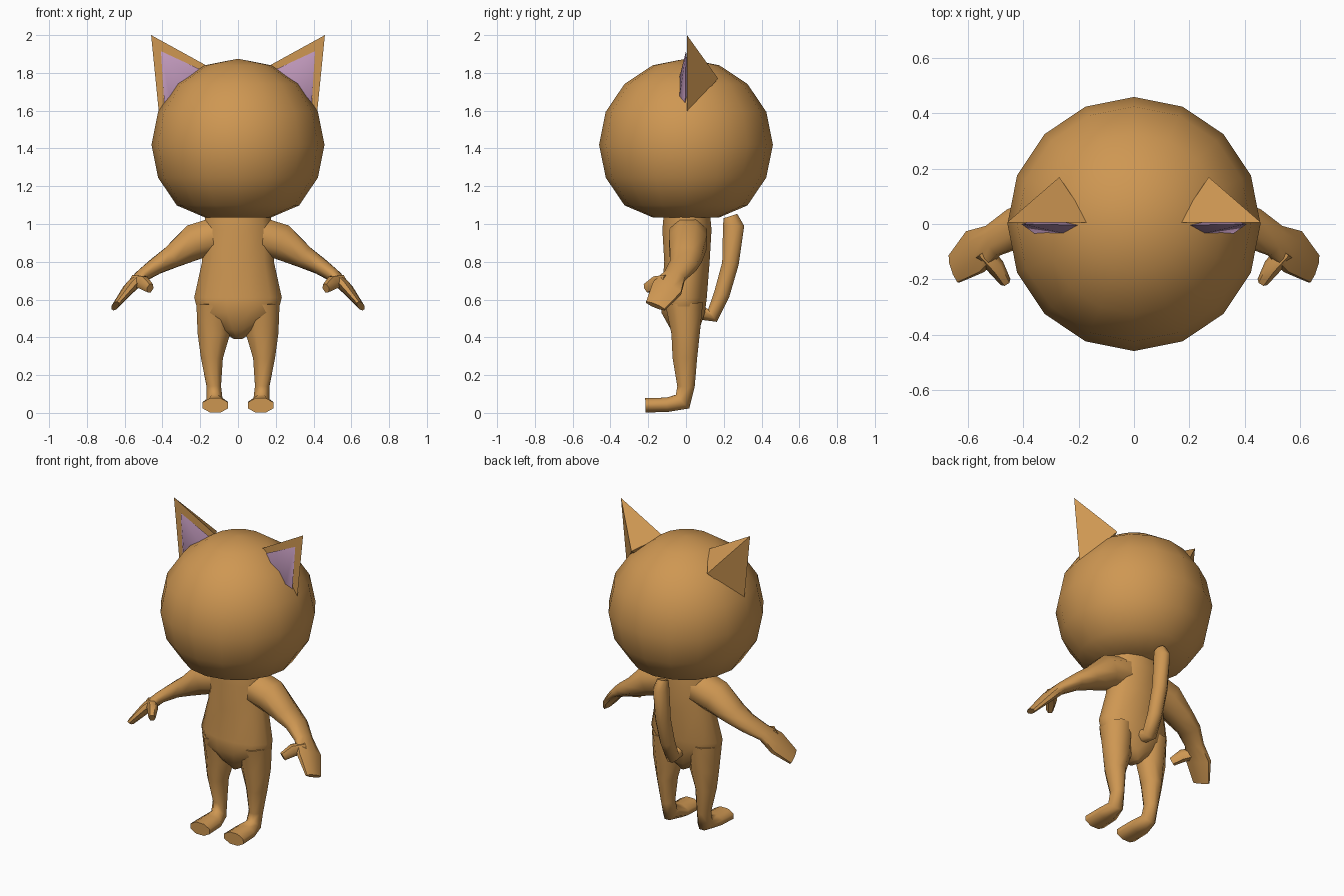
import bpy, bmesh, math
from mathutils import Vector

if "Cube" in bpy.data.objects:
    bpy.data.objects.remove(bpy.data.objects["Cube"])


def material(name, color):
    m = bpy.data.materials.new(name)
    m.diffuse_color = color
    m.use_nodes = True
    m.node_tree.nodes["Principled BSDF"].inputs["Base Color"].default_value = m.diffuse_color
    return m


FUR = material("fur", (0.62, 0.31, 0.085, 1))
PINK = material("inner_ear_pink", (0.55, 0.33, 0.52, 1))


def finish(name, bm, mat, mirror=False, angle=62):
    bmesh.ops.recalc_face_normals(bm, faces=bm.faces)
    me = bpy.data.meshes.new(name)
    bm.to_mesh(me)
    bm.free()
    me.materials.append(mat)
    ob = bpy.data.objects.new(name, me)
    bpy.context.collection.objects.link(ob)
    bpy.ops.object.select_all(action='DESELECT')
    ob.select_set(True)
    bpy.context.view_layer.objects.active = ob
    bpy.ops.object.shade_smooth_by_angle(angle=math.radians(angle))
    if mirror:
        mod = ob.modifiers.new("mirror", 'MIRROR')
        mod.use_mirror_merge = False
    return ob


def loft(name, rings, side, mirror=False, sides=8, tangent=None):
    """Tube through rings of (x, y, z, radius along side, other radius)."""
    bm = bmesh.new()
    pts = [Vector(r[:3]) for r in rings]
    k = 1 / math.cos(math.pi / sides)
    loops = []
    for i, r in enumerate(rings):
        t = tangent or (pts[min(i + 1, len(pts) - 1)] - pts[max(i - 1, 0)])
        t = Vector(t).normalized()
        s = Vector(side)
        s = (s - t * s.dot(t)).normalized()
        o = t.cross(s)
        loop = []
        for j in range(sides):
            a = 2 * math.pi * (j + 0.5) / sides
            p = pts[i] + s * (r[3] * k * math.cos(a)) + o * (r[4] * k * math.sin(a))
            p.z = max(p.z, 0)
            loop.append(bm.verts.new(p))
        loops.append(loop)
    for a, b in zip(loops, loops[1:]):
        for j in range(sides):
            n = (j + 1) % sides
            bm.faces.new((a[j], a[n], b[n], b[j]))
    bm.faces.new(loops[0])
    bm.faces.new(loops[-1])
    return finish(name, bm, FUR, mirror)


def hull(name, pts, mat, angle):
    bm = bmesh.new()
    for p in pts:
        bm.verts.new(p)
    bmesh.ops.convex_hull(bm, input=bm.verts)
    return finish(name, bm, mat, True, angle)


# Head: low-poly ball with a flattened underside
bm = bmesh.new()
bmesh.ops.create_uvsphere(bm, u_segments=16, v_segments=8, radius=1)
for v in bm.verts:
    v.co = Vector((v.co.x * 0.458, v.co.y * 0.46, max(1.42 + v.co.z * 0.455, 1.035)))
finish("head", bm, FUR)

# Ears with a flat front and a shallow pink pad
hull("ears", [(0.46, 0.005, 2.0), (0.16, 0.005, 1.835), (0.418, 0.005, 1.58),
              (0.27, 0.17, 1.77), (0.25, 0.005, 1.65)], FUR, 35)
hull("inner_ears", [(0.408, 0.0, 1.915), (0.16, -0.005, 1.80), (0.388, -0.005, 1.60),
                    (0.36, -0.035, 1.67), (0.25, -0.035, 1.775), (0.33, 0.02, 1.76)], PINK, 60)

# Torso with horizontal rings
loft("torso", [(0, 0.005, 1.08, 0.165, 0.12),
               (0, 0.005, 0.97, 0.185, 0.13),
               (0, 0.005, 0.80, 0.19, 0.12),
               (0, -0.01, 0.61, 0.232, 0.12),
               (0, -0.015, 0.53, 0.21, 0.115),
               (0, -0.005, 0.44, 0.10, 0.075),
               (0, 0.0, 0.39, 0.02, 0.04)],
     (1, 0, 0), tangent=(0, 0, -1), sides=12)

# Legs that bend into feet
loft("legs", [(0.13, -0.01, 0.58, 0.09, 0.10),
              (0.128, -0.002, 0.42, 0.086, 0.075),
              (0.138, -0.006, 0.29, 0.058, 0.065),
              (0.128, 0.0, 0.14, 0.038, 0.046),
              (0.124, -0.018, 0.06, 0.042, 0.05),
              (0.12, -0.10, 0.043, 0.066, 0.038),
              (0.12, -0.215, 0.04, 0.068, 0.038)],
     (1, 0, 0), mirror=True)

# Arms ending in flat mitten hands
loft("arms", [(0.10, 0.01, 0.94, 0.10, 0.10),
              (0.23, 0.01, 0.905, 0.10, 0.095),
              (0.35, 0.0, 0.825, 0.085, 0.060),
              (0.43, -0.015, 0.78, 0.072, 0.045),
              (0.51, -0.06, 0.725, 0.058, 0.034),
              (0.575, -0.10, 0.66, 0.082, 0.030),
              (0.65, -0.162, 0.566, 0.055, 0.016)],
     (0, 1, 0), mirror=True)

# Thumbs
loft("thumbs", [(0.55, -0.10, 0.70, 0.03, 0.03),
                (0.50, -0.155, 0.69, 0.034, 0.028),
                (0.465, -0.21, 0.66, 0.024, 0.018)],
     (0, 0, 1), mirror=True, sides=6)

# Tail rising behind the back
loft("tail", [(0, 0.06, 0.54, 0.045, 0.045),
              (0, 0.14, 0.515, 0.042, 0.04),
              (0, 0.19, 0.63, 0.042, 0.042),
              (0, 0.235, 0.79, 0.044, 0.044),
              (0, 0.252, 0.99, 0.042, 0.056),
              (0, 0.235, 1.042, 0.03, 0.038)],
     (1, 0, 0))
